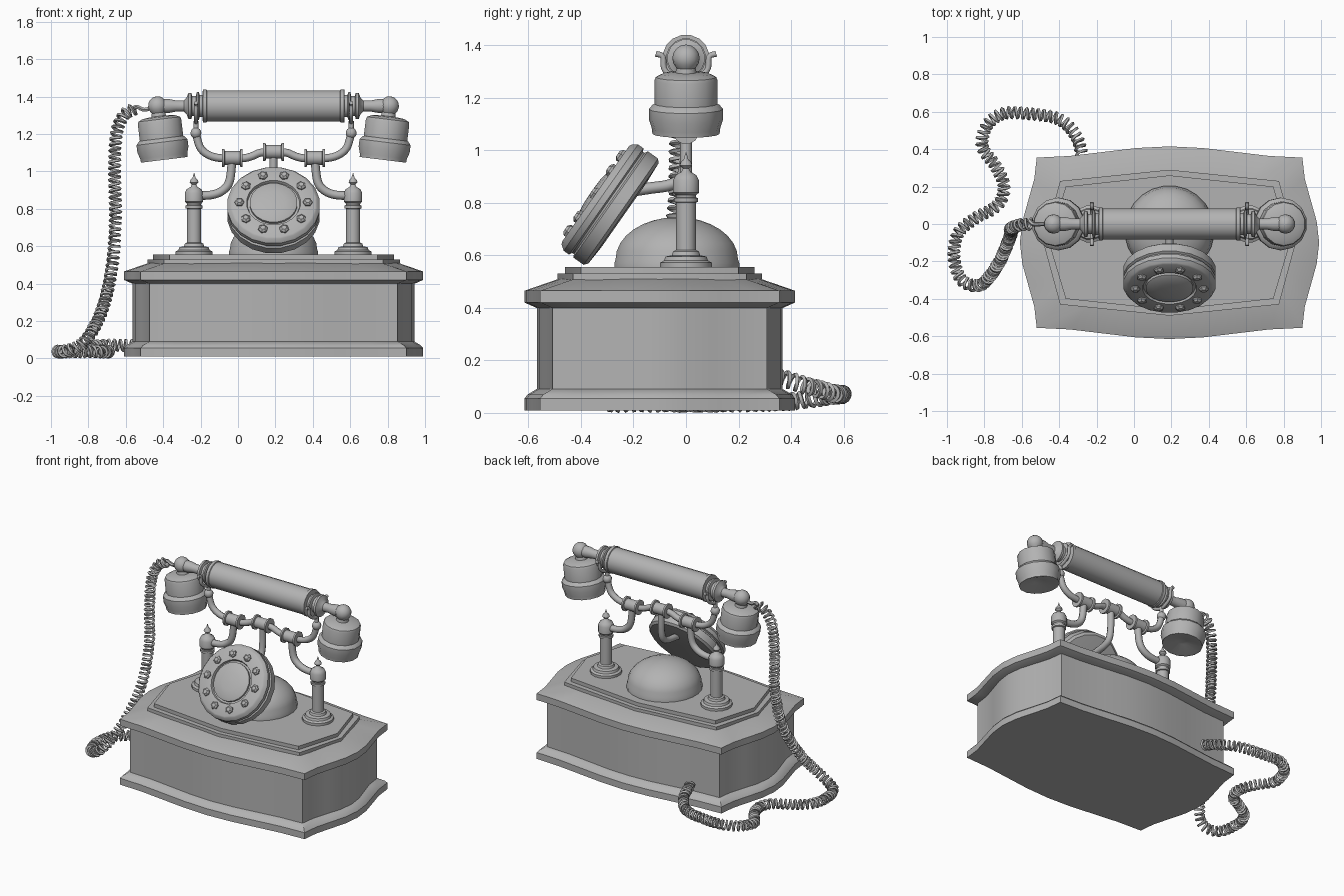
import bpy, bmesh, math
from mathutils import Vector, Matrix

if "Cube" in bpy.data.objects:
    bpy.data.objects.remove(bpy.data.objects["Cube"])

CX, CY = 0.19, -0.10          # centre of the telephone body
grey = bpy.data.materials.new("plain_grey")
grey.diffuse_color = (0.45, 0.45, 0.45, 1)
grey.use_nodes = True
grey.node_tree.nodes["Principled BSDF"].inputs["Base Color"].default_value = grey.diffuse_color


def finish(ob, angle=35):
    ob.data.materials.clear()
    ob.data.materials.append(grey)
    bpy.ops.object.select_all(action='DESELECT')
    ob.select_set(True)
    bpy.context.view_layer.objects.active = ob
    if ob.type == 'CURVE':
        bpy.ops.object.convert(target='MESH')
        ob = bpy.context.object
    bpy.ops.object.shade_smooth_by_angle(angle=math.radians(angle))
    return ob


def loft(name, rings, mat=None, angle=35):
    """Skin a stack of equal-length rings and cap both ends."""
    bm = bmesh.new()
    vs = [[bm.verts.new(p) for p in r] for r in rings]
    n = len(vs[0])
    for a, b in zip(vs, vs[1:]):
        for i in range(n):
            j = (i + 1) % n
            bm.faces.new((a[i], a[j], b[j], b[i]))
    bm.faces.new(vs[0][::-1])
    bm.faces.new(vs[-1])
    if mat:
        bm.transform(mat)
    bmesh.ops.recalc_face_normals(bm, faces=bm.faces)
    me = bpy.data.meshes.new(name)
    bm.to_mesh(me)
    bm.free()
    ob = bpy.data.objects.new(name, me)
    bpy.context.collection.objects.link(ob)
    return finish(ob, angle)


def lathe(name, profile, mat=None, n=16, angle=35):
    """Revolve (radius, height) pairs around local z."""
    rings = [[(max(r, 0.001) * math.cos(2 * math.pi * (i + .5) / n),
               max(r, 0.001) * math.sin(2 * math.pi * (i + .5) / n), z)
              for i in range(n)] for r, z in profile]
    return loft(name, rings, mat, angle)


def spline(pts, steps=8):
    """Catmull-Rom curve through the points."""
    p = [Vector(q) for q in pts]
    p = [2 * p[0] - p[1]] + p + [2 * p[-1] - p[-2]]
    out = []
    for a, b, c, d in zip(p, p[1:], p[2:], p[3:]):
        for k in range(steps):
            t = k / steps
            out.append(0.5 * (2 * b + (c - a) * t + (2 * a - 5 * b + 4 * c - d) * t * t
                              + (3 * b - a - 3 * c + d) * t ** 3))
    return out + [p[-2]]


def tube(name, pts, r, res=2):
    cu = bpy.data.curves.new(name, 'CURVE')
    cu.dimensions = '3D'
    cu.bevel_depth, cu.bevel_resolution, cu.use_fill_caps = r, res, True
    sp = cu.splines.new('POLY')
    sp.points.add(len(pts) - 1)
    for q, p in zip(sp.points, pts):
        q.co = (*p, 1)
    ob = bpy.data.objects.new(name, cu)
    bpy.context.collection.objects.link(ob)
    return finish(ob, 50)


def outline(d, z, curved=True, seg=8):
    """Four-cornered plan whose sides bulge to a peak, inset by d."""
    hx, mx, hy, my = .71 - d, .80 - d, .455 - d, .515 - d
    if curved:
        f = lambda t: (1 + math.cos(math.pi * t)) / 2
    else:
        f = lambda t: 1 - abs(t)
    pts = []
    for side in range(4):
        for k in range(seg):
            t = -1 + 2 * k / seg
            x = hx + (mx - hx) * f(t)
            y = hy + (my - hy) * f(t)
            q = [(t * hx, -y), (x, t * hy), (-t * hx, y), (-x, -t * hy)][side]
            pts.append((CX + q[0], CY + q[1], z))
    return pts


# Case: foot moulding, box and lid
loft("foot_moulding", [outline(0, .01), outline(0, .055), outline(.012, .07), outline(.045, .09)])
loft("case_box", [outline(.047, .08), outline(.047, .41)])
loft("case_lid", [outline(.045, .40), outline(0, .42), outline(0, .465), outline(.13, .51)])
for i, (d, z0, z1) in enumerate([(.125, .50, .53), (.155, .53, .555)]):
    loft(f"top_step_{i + 1}", [outline(d, z0, False, 2), outline(d, z1, False, 2)])

# Bell dome
dome = [(.24, .55), (.24, .57)] + [(.235 * math.cos(a), .585 + .16 * math.sin(a))
                                   for a in [k * math.pi / 16 for k in range(9)]]
lathe("bell_dome", dome, Matrix.Translation((CX, -.035, 0)), 24)

# Pillars with caps and finials
pillar = [(.10, .55), (.10, .572), (.085, .58), (.08, .595), (.055, .60), (.05, .615), (.038, .62),
          (.038, .80), (.046, .803), (.046, .818), (.038, .82), (.04, .83), (.05, .838), (.05, .885),
          (.04, .905), (.018, .918), (.012, .93), (.024, .942), (.02, .955), (.009, .965), (0, .992)]
ball = [(.03 * math.sin(k * math.pi / 8), -.03 * math.cos(k * math.pi / 8)) for k in range(9)]
along_x = Matrix.Rotation(math.pi / 2, 4, 'Y')
clamp = [(.03, -.055), (.05, -.055), (.05, -.043), (.038, -.04), (.038, .04),
         (.05, .043), (.05, .055), (.03, .055)]

for s, side in ((-1, "left"), (1, "right")):
    def P(x, y, z):
        return Vector((CX + s * x, y, z))
    lathe(side + "_pillar", pillar, Matrix.Translation(P(.425, 0, 0)), 16)
    # Cradle arms
    tube(side + "_lower_arm", spline([P(.425, 0, .87), P(.33, 0, .875), P(.27, 0, .90),
                                      P(.235, 0, .95), P(.22, 0, 1.07)]), .023)
    tube(side + "_cradle_rod", spline([P(0, 0, 1.105), P(.07, 0, 1.10), P(.12, 0, 1.08),
                                       P(.17, 0, 1.07), P(.27, 0, 1.07), P(.34, 0, 1.085),
                                       P(.39, 0, 1.125), P(.415, 0, 1.20)]), .021)
    lathe(side + "_clamp", clamp, Matrix.Translation(P(.22, 0, 1.072)) @ along_x, 12)
    lathe(side + "_cradle_ball", ball, Matrix.Translation(P(.415, 0, 1.205)), 12)
    tube(side + "_cradle_stem", [P(.415, 0, 1.2), P(.415, 0, 1.27)], .014)
    tube(side + "_fork", spline([P(.415, y, z) for y, z in
                                 [(-.115, 1.367), (-.088, 1.355), (-.078, 1.30), (0, 1.262),
                                  (.078, 1.30), (.088, 1.355), (.115, 1.367)]], 4), .011)
    # Ear and mouth cups, tilted inward
    cup = [(.052 * math.sin(k * math.pi / 8), .052 * math.cos(k * math.pi / 8)) for k in range(7)]
    cup += [(.04, -.055), (.09, -.06), (.115, -.072), (.12, -.085), (.12, -.175), (.127, -.178),
            (.141, -.195), (.141, -.235), (.13, -.27), (.128, -.29), (.115, -.29), (.03, -.265), (0, -.265)]
    lathe(side + "_handset_cup", cup, Matrix.Translation(P(.62, 0, 1.35))
          @ Matrix.Rotation(s * math.radians(7), 4, 'Y'), 14)

lathe("middle_clamp", clamp, Matrix.Translation((CX, 0, 1.105)) @ along_x, 12)

# Handset grip with collars, mirrored along its length
half = [(.085, .355), (.09, .358), (.09, .378), (.06, .38), (.06, .395), (.076, .40), (.076, .41),
        (.055, .415), (.055, .435), (.072, .44), (.072, .455), (.045, .465), (.03, .48),
        (.03, .52), (.038, .56), (.038, .61)]
lathe("handset_grip", [(r, -x) for r, x in half[::-1]] + half,
      Matrix.Translation((CX, 0, 1.35)) @ along_x, 16)

# Tilted dial: body, hub and finger buttons
tilt = Matrix.Translation((CX, -.238, .759)) @ Matrix.Rotation(math.radians(55), 4, 'X')
lathe("dial_body", [(.15, -.005), (.235, 0), (.25, .012), (.25, .06), (.238, .066), (.238, .074), (.25, .08),
                    (.25, .105), (.235, .125), (.225, .13), (.145, .13), (.14, .115), (0, .115)], tilt, 20)
lathe("dial_hub", [(.128, .11), (.128, .13), (.11, .138), (.06, .146), (0, .148)], tilt, 20)
for k in range(10):
    a = math.radians(18 + 36 * k)
    lathe("dial_button", [(.026, .12), (.026, .138), (.014, .148)], tilt
          @ Matrix.Translation((.183 * math.sin(a), .183 * math.cos(a), 0)) @ Matrix.Rotation(-a, 4, 'Z'), 6)
tube("dial_bracket", spline([(CX, 0, 1.10), (CX, 0, .98), (CX, -.015, .90), (CX, -.06, .868),
                             (CX, -.14, .855), (CX, -.24, .84)]), .022)

# Coiled cord: helix wound along a smooth path
path = spline([(-.55, 0, 1.335), (-.61, -.005, 1.30), (-.65, -.02, 1.20), (-.66, -.03, 1.0),
               (-.655, -.04, .75), (-.675, -.10, .48), (-.73, -.22, .25), (-.82, -.325, .09),
               (-.92, -.30, .04), (-.962, -.18, .037), (-.94, -.05, .037), (-.85, .03, .037),
               (-.73, .10, .037), (-.695, .20, .037), (-.74, .31, .04), (-.81, .41, .045),
               (-.79, .52, .06), (-.70, .59, .07), (-.55, .588, .07), (-.40, .56, .075),
               (-.31, .47, .10), (-.27, .34, .14)], 30)
coil, phase, ref = [], 0.0, Vector((0, 1, 0))
for a, b in zip(path, path[1:]):
    d = b - a
    t = d.normalized()
    u = (ref - t * ref.dot(t)).normalized()   # transported frame avoids twisting
    ref, v = u, t.cross(u)
    sub = max(1, math.ceil(d.length / .0034))
    for k in range(sub):
        coil.append(a + d * k / sub + .028 * (math.cos(phase) * u + math.sin(phase) * v))
        phase += 2 * math.pi * d.length / sub / .031
tube("coiled_cord", coil, .009, 0)
tube("cord_lead", spline([(-.45, 0, 1.345), (-.50, 0, 1.33), (-.54, 0, 1.345), (-.56, .02, 1.335)]), .012, 1)
